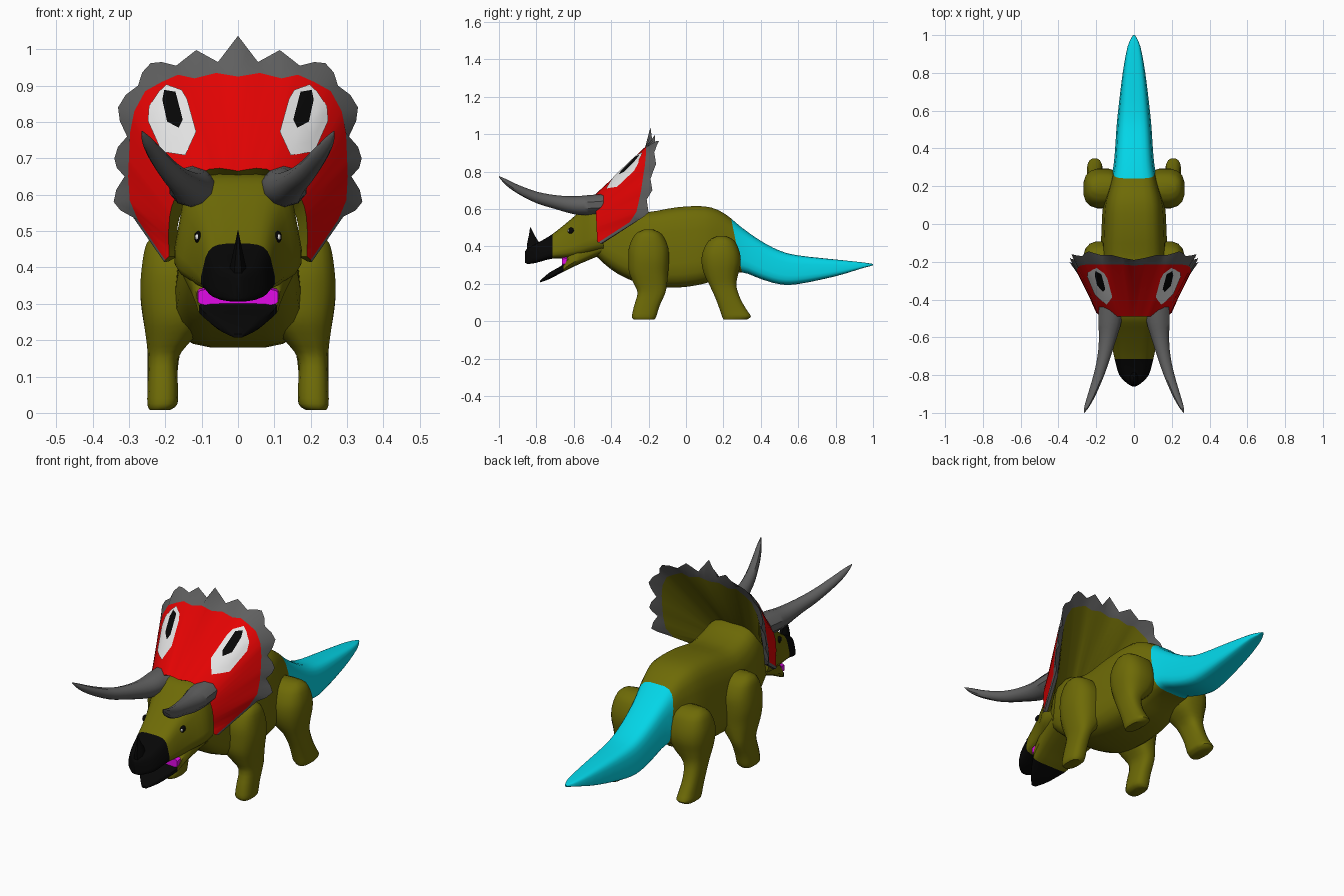
import bpy, bmesh, math
from mathutils import Vector
from mathutils.bvhtree import BVHTree

if "Cube" in bpy.data.objects:
    bpy.data.objects.remove(bpy.data.objects["Cube"])


def material(name, r, g, b):
    m = bpy.data.materials.new(name)
    m.diffuse_color = (r, g, b, 1)
    m.use_nodes = True
    m.node_tree.nodes["Principled BSDF"].inputs["Base Color"].default_value = m.diffuse_color
    return m


OLIVE = material("olive skin", .155, .146, .002)
CYAN = material("cyan tail", .001, .70, .84)
RED = material("red frill", .78, .001, .001)
GREY = material("horn grey", .115, .115, .115)
BLACK = material("black", .002, .002, .002)
WHITE = material("white", .80, .80, .80)
PINK = material("magenta mouth", .80, .003, .85)


def finish(name, bm, mats, angle=40):
    bmesh.ops.recalc_face_normals(bm, faces=bm.faces)
    me = bpy.data.meshes.new(name)
    bm.to_mesh(me)
    bm.free()
    for m in mats:
        me.materials.append(m)
    ob = bpy.data.objects.new(name, me)
    bpy.context.collection.objects.link(ob)
    bpy.ops.object.select_all(action='DESELECT')
    ob.select_set(True)
    bpy.context.view_layer.objects.active = ob
    bpy.ops.object.shade_smooth_by_angle(angle=math.radians(angle))
    return ob


def spline(rows, steps):
    """Smoothly resample a list of section tuples."""
    out = []
    for i in range(len(rows) - 1):
        p0, p1, p2, p3 = rows[max(i - 1, 0)], rows[i], rows[i + 1], rows[min(i + 2, len(rows) - 1)]
        for s in range(steps):
            t = s / steps
            out.append([.5 * (2 * b + (c - a) * t + (2 * a - 5 * b + 4 * c - d) * t * t
                              + (3 * b - a - 3 * c + d) * t ** 3)
                        for a, b, c, d in zip(p0, p1, p2, p3)])
    return out + [rows[-1]]


def loft(name, rows, mats, axis='Y', n=16, power=1.0, taper=1.0, steps=3, side=1, cut=None):
    """rows: (position along axis, centre x, centre of other axis, x radius, other radius)."""
    bm = bmesh.new()
    rings = []
    for a, cx, c, rx, r in spline(rows, steps):
        ring = []
        for k in range(n):
            t = 2 * math.pi * (k + .5) / n
            u = math.copysign(abs(math.cos(t)) ** power, math.cos(t))
            v = math.copysign(abs(math.sin(t)) ** power, math.sin(t))
            x = side * (cx + rx * u * (1 + (taper - 1) * (v + 1) / 2))
            w = c + r * v
            ring.append(bm.verts.new((x, a, w) if axis == 'Y' else (x, w, a)))
        rings.append(ring)
    for p, q in zip(rings, rings[1:]):
        for k in range(n):
            bm.faces.new((p[k], p[(k + 1) % n], q[(k + 1) % n], q[k]))
    bm.faces.new(rings[0])
    bm.faces.new(rings[-1])
    if cut:  # clean colour border along a plane
        co, no = Vector(cut[0]), Vector(cut[1])
        bmesh.ops.bisect_plane(bm, geom=bm.verts[:] + bm.edges[:] + bm.faces[:], plane_co=co, plane_no=no)
        for f in bm.faces:
            f.material_index = int((f.calc_center_median() - co).dot(no) > 0)
    return finish(name, bm, mats)


def profile(rows):
    """(y, half width, top z, bottom z) to loft rows."""
    return [(y, 0, (t + b) / 2, w, (t - b) / 2) for y, w, t, b in rows]


# body and tail
loft("body_and_tail", profile([
    (-.50, .15, .60, .365), (-.40, .175, .635, .275), (-.30, .185, .60, .22), (-.20, .19, .585, .19),
    (-.05, .185, .61, .178), (.10, .175, .615, .20), (.20, .145, .58, .24), (.30, .118, .50, .26),
    (.40, .107, .43, .225), (.50, .100, .378, .197), (.60, .090, .352, .198), (.80, .064, .33, .24),
    (.94, .036, .315, .282), (1.0, .006, .306, .298)]),
    [OLIVE, CYAN], n=20, power=.5, taper=.8, cut=((0, .265, .43), (0, 1, .2)))

# head with the black upper beak
head = loft("head_and_beak", profile([
    (-.86, .008, .375, .312), (-.845, .038, .39, .306), (-.80, .085, .415, .312), (-.72, .111, .462, .333),
    (-.64, .130, .525, .335), (-.57, .155, .585, .345), (-.50, .19, .645, .36), (-.44, .19, .66, .37)]),
    [BLACK, OLIVE], n=20, power=.48, taper=.72, cut=((0, -.715, .4), (0, 1, 0)))
head_tree = BVHTree.FromPolygons([v.co for v in head.data.vertices], [p.vertices for p in head.data.polygons])

# lower jaw with black tip, closed at the cheeks
loft("lower_jaw", profile([
    (-.78, .014, .217, .207), (-.73, .060, .260, .225), (-.66, .106, .302, .262),
    (-.63, .116, .352, .276), (-.57, .130, .40, .305), (-.45, .16, .48, .355)]),
    [BLACK, OLIVE], power=.5, cut=((0, -.655, .3), (0, 1, 0)))

# mouth lining
loft("mouth_lining", profile([(-.662, .110, .340, .296), (-.635, .112, .345, .30)]), [PINK], power=.3)

# nose horn
loft("nose_horn", [(.35, 0, -.805, .034, .05), (.41, 0, -.815, .022, .038),
                   (.46, 0, -.825, .010, .016), (.502, 0, -.832, .001, .002)], [BLACK], axis='Z', n=8)

for side, tag in ((1, "left"), (-1, "right")):
    # brow horns
    loft("brow_horn_" + tag, [
        (-.44, .125, .625, .064, .055), (-.52, .128, .62, .064, .054), (-.60, .138, .620, .050, .048),
        (-.70, .158, .637, .037, .037), (-.80, .186, .662, .030, .031), (-.90, .222, .706, .023, .024),
        (-.965, .249, .745, .014, .016), (-1.0, .264, .773, .002, .003)], [GREY], n=10, side=side)
    # front legs: wide shoulder blending into the body, narrow shank
    loft("front_leg_" + tag, [
        (.49, .17, -.20, .055, .025), (.465, .17, -.20, .083, .072), (.40, .17, -.20, .096, .105),
        (.33, .17, -.20, .100, .110), (.26, .17, -.20, .092, .106), (.20, .19, -.19, .063, .090),
        (.15, .206, -.185, .042, .075), (.08, .207, -.21, .042, .069), (.025, .208, -.224, .042, .066),
        (.008, .215, -.225, .028, .055)], [OLIVE], axis='Z', power=.75, side=side)
    # hind legs
    loft("hind_leg_" + tag, [
        (.455, .16, .19, .060, .025), (.43, .16, .19, .090, .070), (.37, .165, .188, .102, .100),
        (.31, .165, .188, .104, .106), (.25, .175, .188, .086, .092), (.19, .20, .198, .051, .072),
        (.12, .207, .225, .042, .067), (.06, .207, .253, .042, .073), (.025, .208, .270, .042, .078),
        (.008, .215, .262, .028, .062)], [OLIVE], axis='Z', power=.75, side=side)
    # eyes set on the head surface
    for part, mat, y, r in (("eye_", BLACK, -.615, .019), ("eye_white_", WHITE, -.624, .011)):
        hit = head_tree.ray_cast(Vector((side, y, .484)), Vector((-side, 0, 0)))[0]
        bm = bmesh.new()
        bmesh.ops.create_icosphere(bm, subdivisions=2, radius=r)
        bmesh.ops.scale(bm, verts=bm.verts, vec=(.55, 1, .9))
        bmesh.ops.translate(bm, verts=bm.verts, vec=hit + Vector((side * (.006 if mat == WHITE else 0), 0, 0)))
        finish(part + tag, bm, [mat])

# frill: half outlines from the crown down to the cheek, alternating tip and valley
rim = [(0, -.19, 1.037), (.055, -.18, .965), (.115, -.165, .998), (.17, -.165, .955), (.24, -.145, .962),
       (.275, -.17, .90), (.33, -.16, .84), (.305, -.19, .76), (.34, -.18, .70), (.312, -.21, .65),
       (.342, -.20, .58), (.29, -.255, .54), (.203, -.455, .415)]
edge = [(0, -.22, .925), (.06, -.215, .935), (.12, -.215, .92), (.165, -.215, .93), (.21, -.215, .91),
        (.255, -.215, .885), (.285, -.22, .83), (.297, -.23, .77), (.30, -.24, .70), (.302, -.25, .65),
        (.298, -.265, .585), (.275, -.30, .53), (.2, -.47, .42)]
base = spline([(0, -.49, .665), (.08, -.49, .67), (.16, -.482, .61), (.188, -.48, .54), (.19, -.475, .43)], 3)


def denser(half, push=0):
    """Add midpoints, pushed outward so that the scallops are rounded."""
    out = []
    for a, b in zip(half, half[1:]):
        m = (Vector(a) + Vector(b)) / 2
        d = Vector((m.x, 0, m.z - .68)).normalized()
        out += [Vector(a), m + d * (push if 0.2 < m.x and m.z > .54 else 0)]
    return out + [Vector(half[-1])]


def mirrored(half):
    return [(-x, y, z) for x, y, z in half[:0:-1]] + [tuple(p) for p in half]


rim, edge, base = denser(rim, .008), denser(edge), denser(base)
back_edge = [(x * .96, y + .025, z - .004) for x, y, z in edge]
back_base = [(x * .88, y + .03 + .07 * (z - .43) / .24, z - .05 * (z - .43) / .24) for x, y, z in base]

bm = bmesh.new()
rows = [[bm.verts.new(p) for p in mirrored(h)] for h in (base, edge, rim, back_edge, back_base)]
for (p, q), mi in zip(zip(rows, rows[1:]), (0, 1, 1, 2)):
    for k in range(len(p) - 1):
        bm.faces.new((p[k], p[k + 1], q[k + 1], q[k])).material_index = mi
for k in (0, -1):  # close the two lower ends
    bm.faces.new([r[k] for r in rows]).material_index = 2
for k in range(len(base) * 2 - 2):  # close the inner wall
    bm.faces.new((rows[0][k], rows[0][k + 1], rows[4][k + 1], rows[4][k])).material_index = 2
bmesh.ops.recalc_face_normals(bm, faces=bm.faces)
tree = BVHTree.FromBMesh(bm)
finish("frill", bm, [RED, GREY, OLIVE], 35)


# eye spots laid on the frill front
def spot(name, outline, mat, side, lift):
    bm = bmesh.new()
    cx = sum(p[0] for p in outline) / len(outline)
    cz = sum(p[1] for p in outline) / len(outline)
    pts = []
    for (ax, az), (bx, bz) in zip(outline, outline[1:] + outline[:1]):
        pts += [(ax, az), ((ax + bx) / 2, (az + bz) / 2)]
    rings = []
    for s in (.02, .25, .5, .75, 1):
        ring = []
        for x, z in pts:
            o = Vector((side * (cx + (x - cx) * s), -2, cz + (z - cz) * s))
            hit = tree.ray_cast(o, Vector((0, 1, 0)))[0]
            ring.append(bm.verts.new(hit + Vector((0, -.7, .7)) * lift))
        rings.append(ring)
    n = len(pts)
    for p, q in zip(rings, rings[1:]):
        for k in range(n):
            bm.faces.new((p[k], p[(k + 1) % n], q[(k + 1) % n], q[k]))
    bm.faces.new(rings[0])
    ob = finish(name, bm, [mat])
    if sum(f.normal.y for f in ob.data.polygons) > 0:
        ob.data.flip_normals()


white_shape = [(.245, .84), (.218, .88), (.197, .90), (.155, .885), (.14, .86), (.115, .77),
               (.145, .705), (.21, .715), (.248, .80)]
black_shape = [(.208, .855), (.203, .882), (.172, .877), (.152, .80), (.163, .778), (.195, .795)]
for side, tag in ((1, "left"), (-1, "right")):
    spot("frill_spot_" + tag, white_shape, WHITE, side, .005)
    spot("frill_spot_centre_" + tag, black_shape, BLACK, side, .009)
